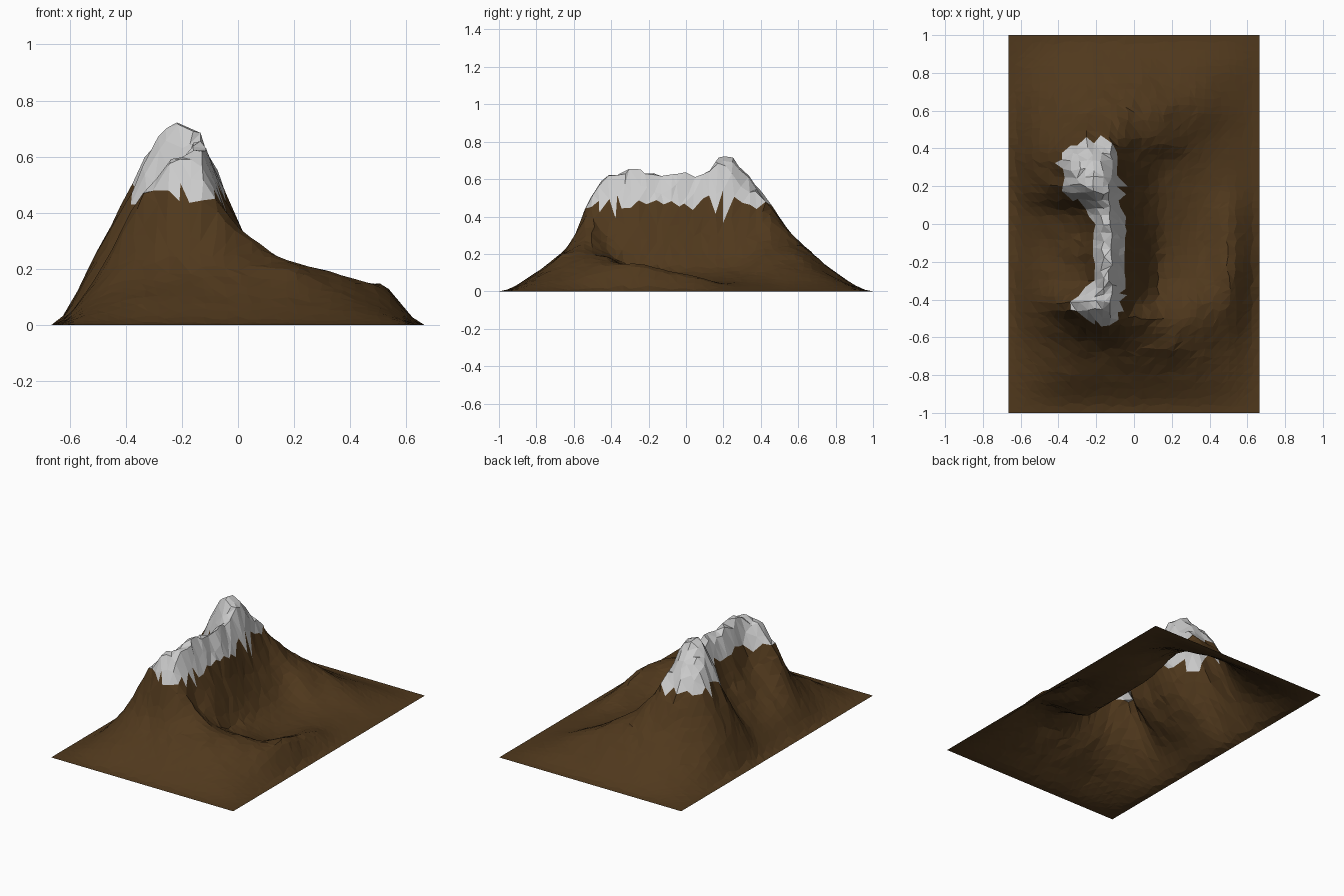
import bpy, bmesh, random
from mathutils import noise, Vector

if "Cube" in bpy.data.objects:
    bpy.data.objects.remove(bpy.data.objects["Cube"])

random.seed(4)
HX, HY = 0.665, 1.0      # half width and half length of the base
NX, NY = 32, 48          # grid cells
SNOW = 0.465             # snow line

# East-west cross-sections of the mountain: y -> heights at the stations XS
XS = [-HX, -.5, -.4, -.3, -.22, -.14, -.07, 0, .15, .35, .5, HX]
SECTIONS = {
    -.80: (.05, .08, .10, .10, .10, .10, .10, .09, .07, .04),
    -.62: (.10, .17, .22, .24, .25, .26, .24, .22, .15, .08),
    -.50: (.15, .29, .42, .52, .51, .44, .34, .24, .18, .12),
    -.43: (.18, .36, .53, .61, .60, .46, .30, .20, .18, .14),
    -.28: (.15, .24, .32, .46, .68, .52, .36, .12, .11, .15),
    -.10: (.12, .20, .31, .46, .64, .53, .35, .11, .06, .11),
    .05: (.14, .23, .33, .48, .64, .51, .32, .11, .05, .08),
    .20: (.25, .43, .64, .71, .67, .47, .30, .11, .05, .04),
    .32: (.27, .45, .61, .64, .59, .43, .30, .13, .06, .03),
    .45: (.20, .32, .42, .47, .46, .39, .31, .20, .08, .03),
    .60: (.11, .18, .24, .27, .28, .27, .25, .19, .11, .04),
    .80: (.04, .07, .09, .10, .10, .10, .10, .08, .06, .03),
}
YS = [-HY] + list(SECTIONS) + [HY]
ROWS = [[0] * 12] + [[0, *r, 0] for r in SECTIONS.values()] + [[0] * 12]


def curve(xs, vs, x):
    """Smooth monotone interpolation with flat ends."""
    n = len(xs)
    i = max(k for k in range(n - 1) if k == 0 or xs[k] <= x)

    def slope(k):
        if k in (0, n - 1):
            return 0
        a = (vs[k] - vs[k - 1]) / (xs[k] - xs[k - 1])
        b = (vs[k + 1] - vs[k]) / (xs[k + 1] - xs[k])
        return 2 * a * b / (a + b) if a * b > 0 else 0

    w = xs[i + 1] - xs[i]
    t = (x - xs[i]) / w
    return ((2*t**3 - 3*t*t + 1) * vs[i] + (t**3 - 2*t*t + t) * w * slope(i)
            + (3*t*t - 2*t**3) * vs[i + 1] + (t**3 - t*t) * w * slope(i + 1))


def height(x, y):
    h = curve(YS, [curve(XS, r, x) for r in ROWS], y)
    # Crags grow with altitude, foothills stay smooth
    crag = noise.noise(Vector((x * 9, y * 9, 1.3))) * .6 + noise.noise(Vector((x * 22, y * 22, 5))) * .5
    return max(0, h + crag * .055 * min(1, (h / .5) ** 1.3))


def material(name, rgb):
    m = bpy.data.materials.new(name)
    m.diffuse_color = (*rgb, 1)
    m.use_nodes = True
    m.node_tree.nodes["Principled BSDF"].inputs["Base Color"].default_value = m.diffuse_color
    return m


# Jittered terrain grid
bm = bmesh.new()
grid = []
for j in range(NY + 1):
    row = []
    for i in range(NX + 1):
        x, y = -HX + 2 * HX * i / NX, -HY + 2 * HY * j / NY
        edge = i in (0, NX) or j in (0, NY)
        if not edge:
            x += random.uniform(-.012, .012)
            y += random.uniform(-.012, .012)
        row.append(bm.verts.new((x, y, 0 if edge else height(x, y))))
    grid.append(row)

# Triangles, split along the flatter diagonal; snow on the high ones
for j in range(NY):
    for i in range(NX):
        a, b, c, d = grid[j][i], grid[j][i + 1], grid[j + 1][i + 1], grid[j + 1][i]
        if abs(a.co.z - c.co.z) < abs(b.co.z - d.co.z):
            tris = (a, b, c), (a, c, d)
        else:
            tris = (a, b, d), (b, c, d)
        for t in tris:
            f = bm.faces.new(t)
            f.material_index = int(f.calc_center_median().z > SNOW)

me = bpy.data.meshes.new("mountain")
bm.to_mesh(me)
bm.free()
me.materials.append(material("rock", (.08, .04, .012)))
me.materials.append(material("snow", (.8, .8, .8)))
bpy.context.collection.objects.link(bpy.data.objects.new("mountain", me))
